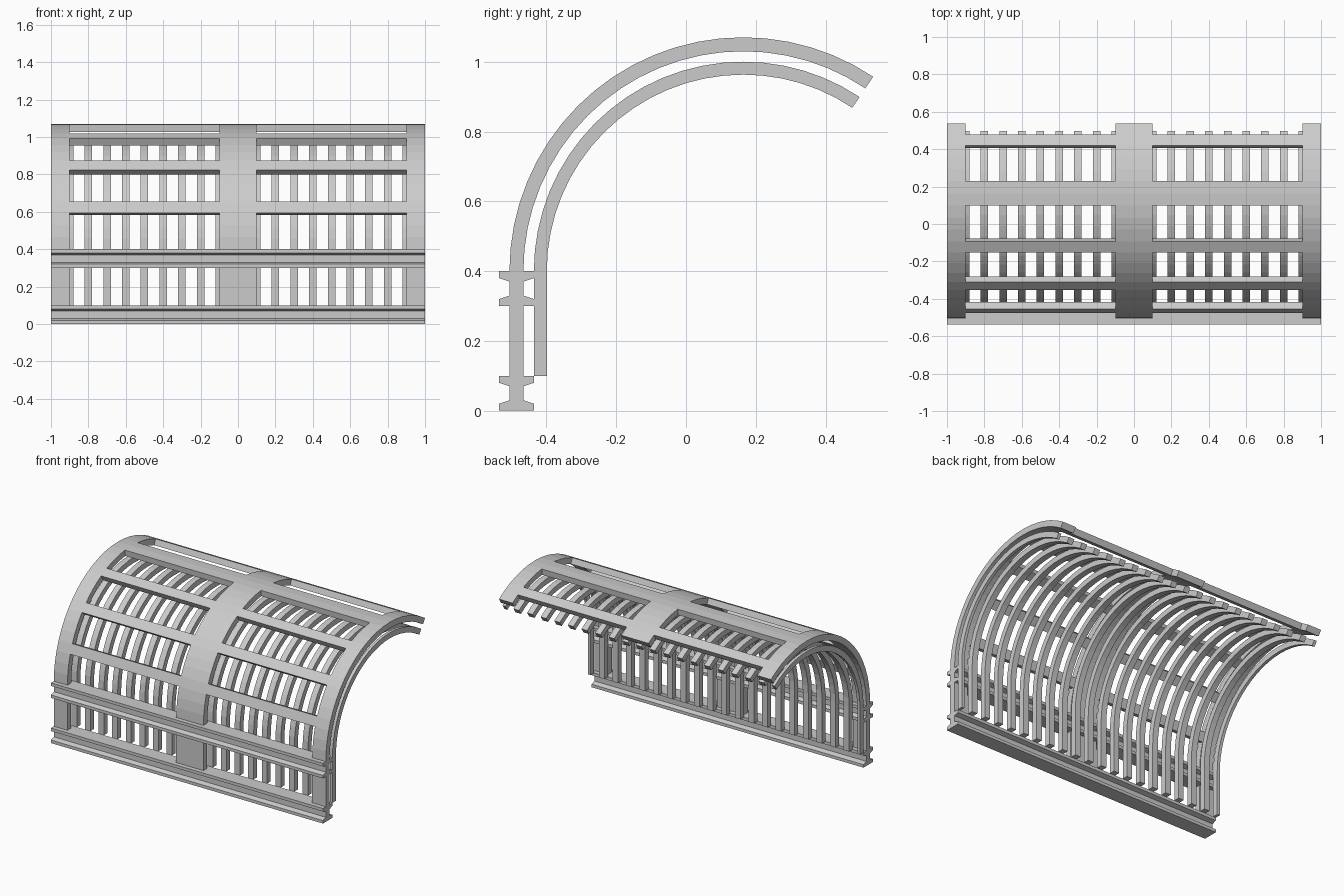
import bpy, bmesh, math

if "Cube" in bpy.data.objects:
    bpy.data.objects.remove(bpy.data.objects["Cube"])

CY, CZ = 0.164, 0.4            # axis of the vault
STEP = math.radians(5.625)     # 64-sided circle
N = 22                         # arc segments from the wall to the open lip

metal = bpy.data.materials.new("light grey metal")
metal.diffuse_color = (0.6, 0.6, 0.6, 1)
metal.use_nodes = True
metal.node_tree.nodes["Principled BSDF"].inputs["Base Color"].default_value = metal.diffuse_color


def finish(name, bm):
    bmesh.ops.recalc_face_normals(bm, faces=bm.faces[:])
    me = bpy.data.meshes.new(name)
    bm.to_mesh(me)
    bm.free()
    me.materials.append(metal)
    ob = bpy.data.objects.new(name, me)
    bpy.context.collection.objects.link(ob)
    return ob


def arc_point(k, r):
    a = math.pi - k * STEP
    return (CY + r * math.cos(a), CZ + r * math.sin(a))


def sweep(name, outer, inner, xs, filled):
    """Thick sheet between two (y, z) paths; filled(i, k) says which cells are solid."""
    bm = bmesh.new()
    cache = {}

    def v(i, k, side):
        key = (i, k, side)
        if key not in cache:
            cache[key] = bm.verts.new((xs[i], *(outer, inner)[side][k]))
        return cache[key]

    nx, nk = len(xs) - 1, len(outer) - 1

    def solid(i, k):
        return 0 <= i < nx and 0 <= k < nk and filled(i, k)

    for i in range(nx):
        for k in range(nk):
            if not solid(i, k):
                continue
            c = [(i, k), (i + 1, k), (i + 1, k + 1), (i, k + 1)]
            for side in (0, 1):
                bm.faces.new([v(*p, side) for p in c])
            # side walls only where the neighbouring cell is open
            for e, (di, dk) in enumerate(((0, -1), (1, 0), (0, 1), (-1, 0))):
                if not solid(i + di, k + dk):
                    a, b = c[e], c[(e + 1) % 4]
                    bm.faces.new((v(*a, 0), v(*b, 0), v(*b, 1), v(*a, 1)))
    return finish(name, bm)


# Outer vault: three arched columns joined by narrow cross bands
COLUMNS = (0, 2, 4)
BANDS = (3, 7, 11, 15, 16, 20)
XS = (-1, -0.9, -0.1, 0.1, 0.9, 1)
sweep("vault_shell",
      [arc_point(k, 0.67) for k in range(N + 1)],
      [arc_point(k, 0.63) for k in range(N + 1)],
      XS, lambda i, k: i in COLUMNS or k in BANDS)

# Wall posts between the two rails
sweep("wall_posts", [(CY - 0.67, 0.1), (CY - 0.67, 0.3)],
      [(CY - 0.63, 0.1), (CY - 0.63, 0.3)], XS, lambda i, k: i in COLUMNS)

# Horizontal I-section rails
half = [(0.05, 0), (0.05, 0.02), (0.02, 0.03), (0.02, 0.07), (0.05, 0.08), (0.05, 0.1)]
for name, z0 in (("bottom_rail", 0), ("upper_rail", 0.3)):
    profile = [(y, z) for y, z in half] + [(-y, z) for y, z in reversed(half)]
    bm = bmesh.new()
    ends = [[bm.verts.new((x, CY - 0.65 + y, z0 + z)) for y, z in profile] for x in (-1, 1)]
    for ring in ends:
        bm.faces.new(ring)
    for j in range(len(profile)):
        m = (j + 1) % len(profile)
        bm.faces.new((ends[0][j], ends[0][m], ends[1][m], ends[1][j]))
    finish(name, bm)

# Inner ribs every 0.1, half width at both ends
rib_out = [(CY - 0.60, 0.1)] + [arc_point(k, 0.60) for k in range(N + 1)]
rib_in = [(CY - 0.563, 0.1)] + [arc_point(k, 0.563) for k in range(N + 1)]
for n in range(-10, 11):
    x = n * 0.1
    sweep("inner_rib", rib_out, rib_in,
          (max(-1, x - 0.02), min(1, x + 0.02)), lambda i, k: True)
